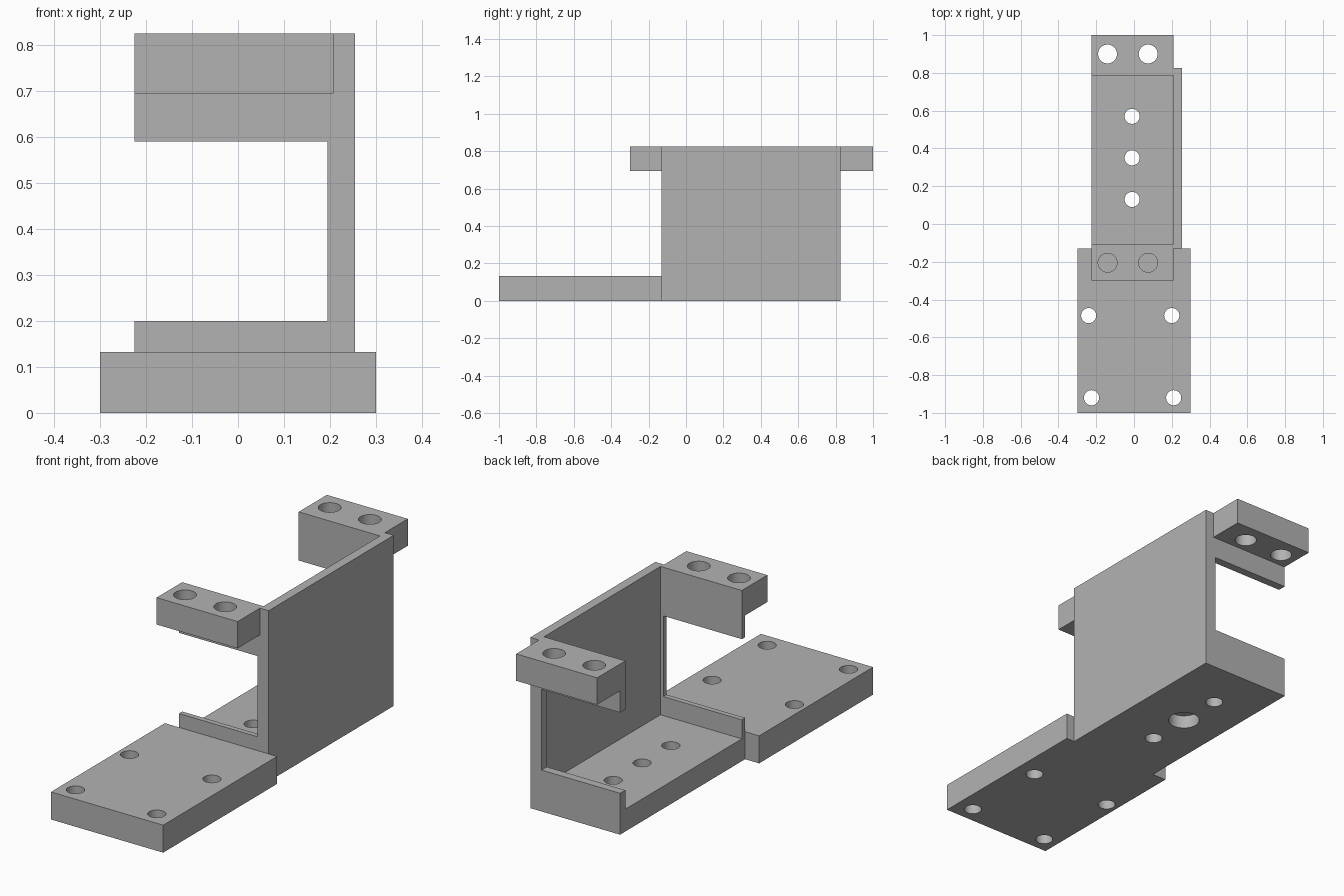
import bpy

cube = bpy.data.objects.get("Cube")
if cube:
    bpy.data.objects.remove(cube, do_unlink=True)

# Single matte grey
grey = bpy.data.materials.new("plain_grey")
grey.use_nodes = True
grey.diffuse_color = (0.45, 0.45, 0.45, 1)
grey.node_tree.nodes["Principled BSDF"].inputs["Base Color"].default_value = grey.diffuse_color


def box(name, x, y, z):
    """Box from (min, max) ranges along each axis."""
    spans = (x, y, z)
    bpy.ops.mesh.primitive_cube_add(size=1, location=[sum(s) / 2 for s in spans])
    ob = bpy.context.object
    ob.name = name
    ob.scale = [s[1] - s[0] for s in spans]
    bpy.ops.object.transform_apply(location=True, rotation=False, scale=True)
    ob.data.materials.append(grey)
    return ob


def drill(name, x, y, radius, z=(-0.1, 1)):
    """Round vertical cutter."""
    bpy.ops.mesh.primitive_cylinder_add(vertices=48, radius=radius, depth=z[1] - z[0],
                                        location=(x, y, sum(z) / 2))
    ob = bpy.context.object
    ob.name = name
    ob.data.materials.append(grey)
    return ob


def cut(target, cutters):
    """Subtract each cutter, then discard it."""
    bpy.context.view_layer.objects.active = target
    for cutter in cutters:
        cutter.hide_render = True
        mod = target.modifiers.new("cut", "BOOLEAN")
        mod.operation = "DIFFERENCE"
        mod.solver = "EXACT"
        mod.object = cutter
        bpy.ops.object.modifier_apply(modifier=mod.name)
        bpy.data.objects.remove(cutter, do_unlink=True)


def smooth_holes(ob):
    bpy.ops.object.select_all(action="DESELECT")
    ob.select_set(True)
    bpy.context.view_layer.objects.active = ob
    bpy.ops.object.shade_smooth_by_angle(angle=0.5)


# Open-sided housing: floor, side wall and two windowed end plates
housing = box("housing", (-0.225, 0.255), (-0.13, 0.825), (0, 0.825))
cut(housing, [box("cavity_cutter", (-1, 0.21), (-0.105, 0.785), (0.108, 1)),
              box("window_cutter", (-1.1, 0.195), (-1, 1.1), (0.2, 0.59))])

# Floor holes, the middle one counterbored from below
cut(housing, [drill("floor_hole_cutter", -0.01, y, 0.04, (-0.1, 0.15)) for y in (0.13, 0.35, 0.57)])
cut(housing, [drill("counterbore_cutter", -0.01, 0.35, 0.072, (-0.1, 0.065))])
smooth_holes(housing)

# Mounting ears at the top of both ends
for name, y, hole_y in (("front_ear", (-0.3, -0.13), -0.205), ("back_ear", (0.825, 1), 0.9)):
    ear = box(name, (-0.225, 0.208), y, (0.695, 0.825))
    cut(ear, [drill("ear_hole_cutter", x, hole_y, 0.05) for x in (-0.14, 0.075)])
    smooth_holes(ear)

# Base plate reaching forward
plate = box("base_plate", (-0.3, 0.3), (-1, -0.13), (0, 0.133))
cut(plate, [drill("plate_hole_cutter", x, y, 0.04)
            for x, y in ((-0.24, -0.485), (0.2, -0.485), (-0.225, -0.92), (0.21, -0.92))])
smooth_holes(plate)
